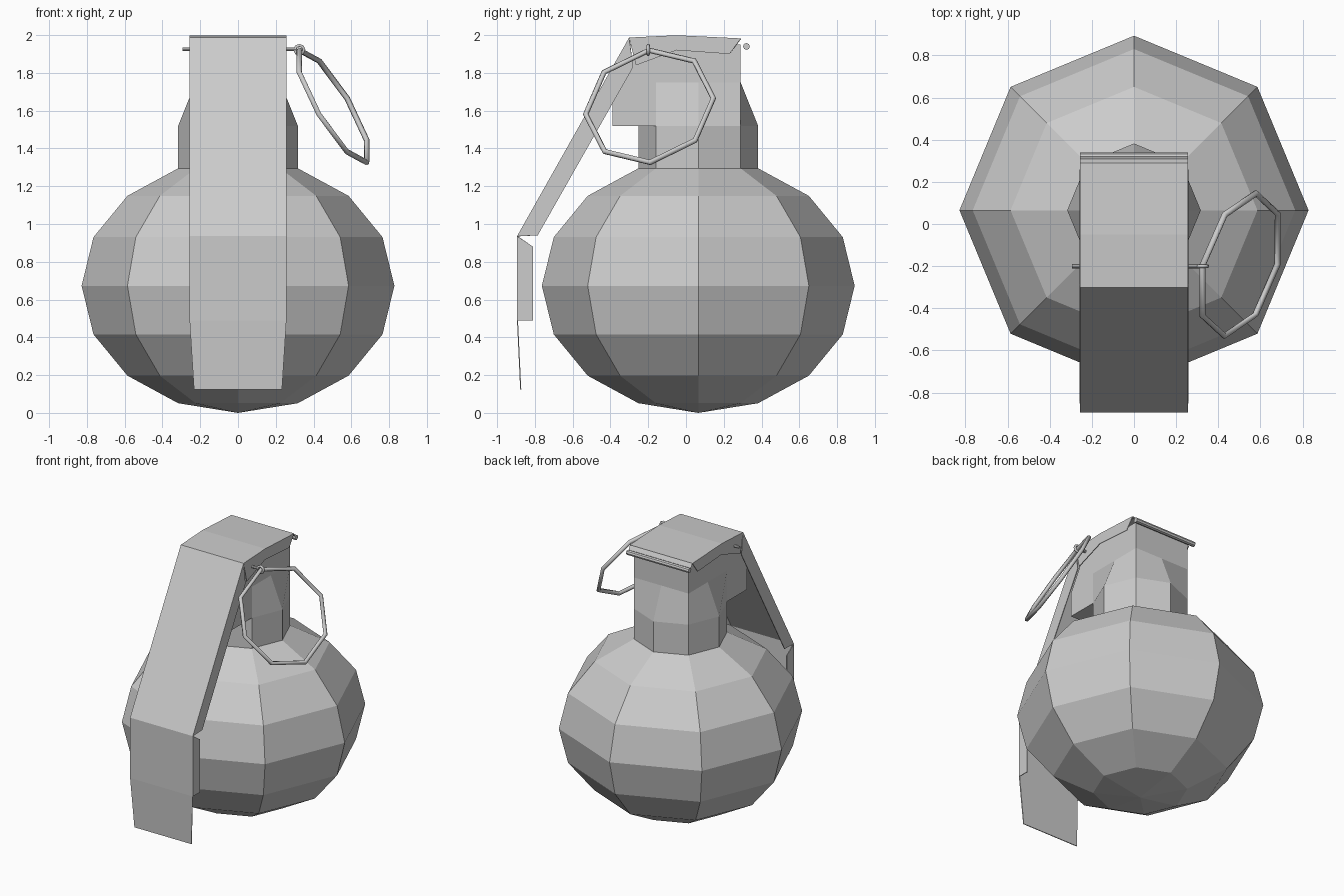
import bpy, bmesh, math
from mathutils import Vector

if "Cube" in bpy.data.objects:
    bpy.data.objects.remove(bpy.data.objects["Cube"])

CY = 0.065          # body axis in y
R = 0.828           # body radius
RN = R * math.sin(math.pi / 8)   # neck radius


def finish(name, bm, normals=True):
    if normals:
        bmesh.ops.recalc_face_normals(bm, faces=bm.faces[:])
    me = bpy.data.meshes.new(name)
    bm.to_mesh(me)
    bm.free()
    ob = bpy.data.objects.new(name, me)
    bpy.context.collection.objects.link(ob)
    return ob


def rod(name, a, b, radius, sides=8):
    a, b = Vector(a), Vector(b)
    bm = bmesh.new()
    bmesh.ops.create_cone(bm, cap_ends=True, segments=sides, radius1=radius,
                          radius2=radius, depth=(b - a).length)
    ob = finish(name, bm)
    ob.location = (a + b) / 2
    ob.rotation_mode = 'QUATERNION'
    ob.rotation_quaternion = (b - a).to_track_quat('Z', 'Y')
    return ob


def tube_loop(name, centre, u, v, sides, radius):
    cu = bpy.data.curves.new(name, 'CURVE')
    cu.dimensions = '3D'
    cu.bevel_depth = radius
    cu.bevel_resolution = 1
    sp = cu.splines.new('POLY')
    sp.points.add(sides - 1)
    sp.use_cyclic_u = True
    for i, p in enumerate(sp.points):
        t = 2 * math.pi * i / sides
        p.co = (*(Vector(centre) + Vector(u) * math.cos(t) + Vector(v) * math.sin(t)), 1)
    ob = bpy.data.objects.new(name, cu)
    bpy.context.collection.objects.link(ob)
    return ob


# round body, eight sides and eight rings
bm = bmesh.new()
bmesh.ops.create_uvsphere(bm, u_segments=8, v_segments=8, radius=R)
bmesh.ops.scale(bm, vec=(1, 1, 0.673 / R), verts=bm.verts[:])
body = finish("body", bm)
body.location = (0, CY, 0.673)

# neck: octagon below, blending to a square above
bm = bmesh.new()
loops = []
for z, axis_r in ((1.27, RN), (1.52, RN), (1.75, RN * 0.7071), (1.95, RN * 0.7071)):
    loop = []
    for i in range(8):
        t = i * math.pi / 4
        r = axis_r if i % 2 == 0 else RN
        loop.append(bm.verts.new((r * math.cos(t), CY + r * math.sin(t), z)))
    loops.append(loop)
for lo, hi in zip(loops, loops[1:]):
    for i in range(8):
        j = (i + 1) % 8
        bm.faces.new((lo[i], lo[j], hi[j], hi[i]))
bm.faces.new(loops[0])
bm.faces.new(loops[-1])
finish("neck", bm)

# block on the front of the neck that carries the lever
bm = bmesh.new()
prof = [(-0.15, 1.52), (-0.39, 1.52), (-0.39, 1.70), (-0.27, 1.91), (-0.15, 1.95)]
face = bm.faces.new([bm.verts.new((-0.224, y, z)) for y, z in prof])
ext = bmesh.ops.extrude_face_region(bm, geom=[face])['geom']
bmesh.ops.translate(bm, vec=(0.448, 0, 0),
                    verts=[g for g in ext if isinstance(g, bmesh.types.BMVert)])
finish("lever_mount", bm)

# bent sheet lever with side flanges
bm = bmesh.new()
sheet = [(0.29, 1.98, 0.255), (-0.05, 1.997, 0.255), (-0.30, 1.985, 0.255),
         (-0.892, 0.935, 0.255), (-0.892, 0.49, 0.255), (-0.875, 0.125, 0.233)]
left = [bm.verts.new((-w, y, z)) for y, z, w in sheet]
right = [bm.verts.new((w, y, z)) for y, z, w in sheet]
for i in range(len(sheet) - 1):
    bm.faces.new((left[i], left[i + 1], right[i + 1], right[i]))
for side, sx in ((left, -0.255), (right, 0.255)):
    for ids, inner in (((0, 1), [(-0.05, 1.92), (0.23, 1.90)]),
                       ((1, 2), [(-0.265, 1.84), (-0.05, 1.92)]),
                       ((2, 3), [(-0.785, 0.94), (-0.28, 1.83)]),
                       ((3, 4), [(-0.81, 0.49), (-0.81, 0.88)])):
        bm.faces.new([side[k] for k in ids] +
                     [bm.verts.new((sx, y, z)) for y, z in inner])
bmesh.ops.remove_doubles(bm, verts=bm.verts[:], dist=0.001)
lever = finish("lever", bm)
solid = lever.modifiers.new("thickness", 'SOLIDIFY')
solid.thickness = 0.006
solid.offset = 0

# rolled lip at the back edge of the lever
bm = bmesh.new()
lip = [[bm.verts.new((x, y, z)) for x in (-0.255, 0.255)]
       for y, z in ((0.29, 1.98), (0.305, 1.955), (0.318, 1.942))]
for a, b in zip(lip, lip[1:]):
    bm.faces.new((a[0], a[1], b[1], b[0]))
finish("lip_sheet", bm)
rod("lip_roll", (-0.255, 0.32, 1.94), (0.255, 0.32, 1.94), 0.018)

# safety pin, its eye, and the eight-sided pull ring
rod("pin", (-0.295, -0.2, 1.925), (0.31, -0.2, 1.925), 0.01)
tube_loop("pin_eye", (0.325, -0.2, 1.922), (0.024, 0, 0), (0, 0, 0.024), 8, 0.009)
tube_loop("pull_ring", (0.503, -0.193, 1.623), (-0.178, -0.003, 0.297),
          (0.075, 0.338, 0.042), 8, 0.015)
